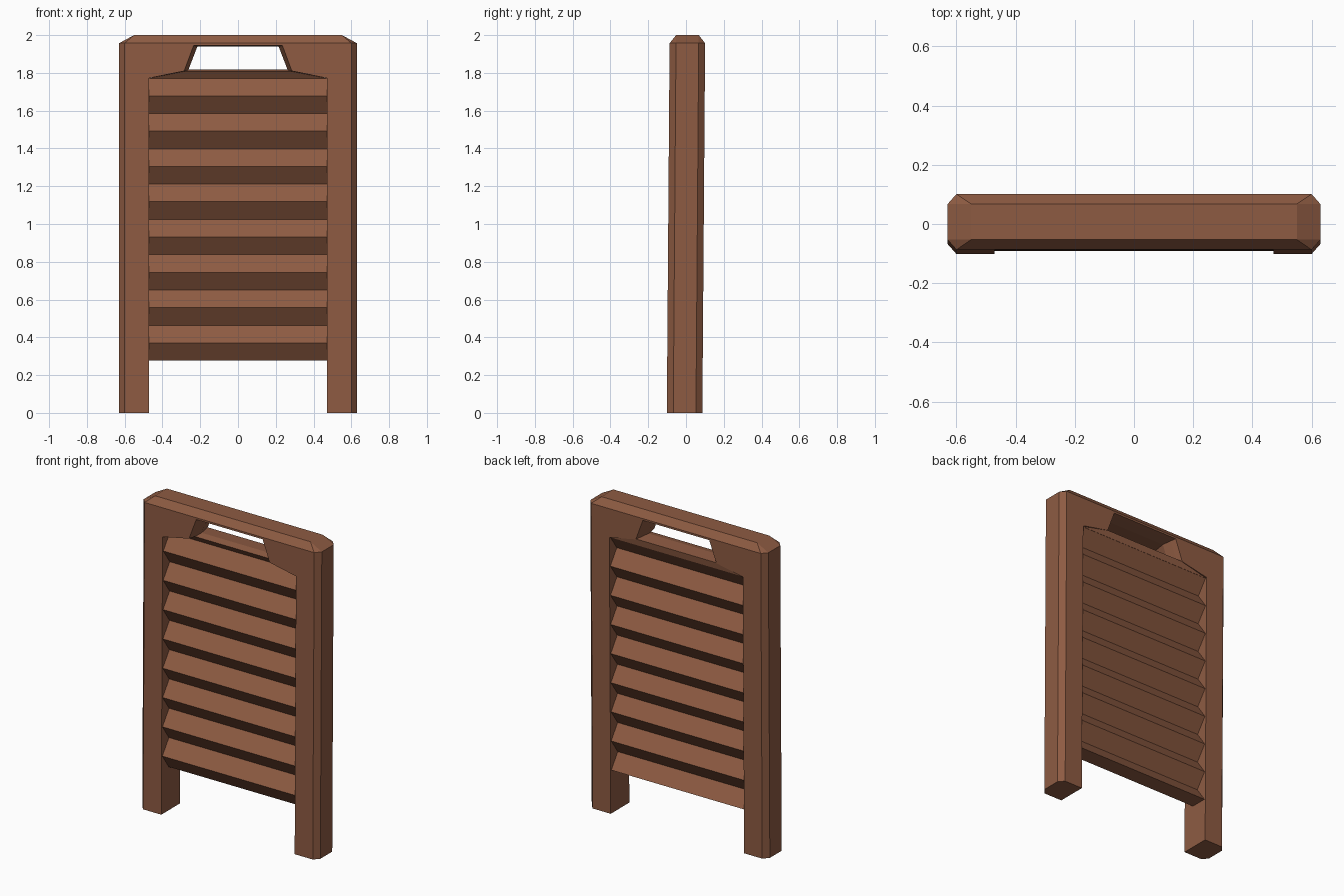
import bpy, bmesh

if "Cube" in bpy.data.objects:
    bpy.data.objects.remove(bpy.data.objects["Cube"])

wood = bpy.data.materials.new("brown wood")
wood.diffuse_color = (0.27, 0.105, 0.055, 1)
wood.use_nodes = True
wood.node_tree.nodes["Principled BSDF"].inputs["Base Color"].default_value = wood.diffuse_color


def lean(y, z):
    # the whole board tilts very slightly backwards
    return y + 0.0075 * (z - 1)


def loft(name, layers):
    """Skin between closed loops of points and cap both ends."""
    bm = bmesh.new()
    rows = [[bm.verts.new((x, lean(y, z), z)) for x, y, z in loop] for loop in layers]
    n = len(rows[0])
    for a, b in zip(rows, rows[1:]):
        for i in range(n):
            j = (i + 1) % n
            bm.faces.new((a[i], a[j], b[j], b[i]))
    bm.faces.new(rows[0])
    bm.faces.new(rows[-1])
    bmesh.ops.remove_doubles(bm, verts=bm.verts, dist=0.0005)
    bmesh.ops.triangulate(bm, faces=[f for f in bm.faces if len(f.verts) > 4])
    bmesh.ops.recalc_face_normals(bm, faces=bm.faces)
    mesh = bpy.data.meshes.new(name)
    bm.to_mesh(mesh)
    bm.free()
    mesh.materials.append(wood)
    obj = bpy.data.objects.new(name, mesh)
    bpy.context.collection.objects.link(obj)
    return obj


def frame_loop(y, side, corner, top, hole):
    # right half: outer leg, top corner, then the opening with its handle cut-out
    outer = [(side, 0), (side, 1.957), (corner, top)]
    inner = [(0.235 - hole, 1.945 - hole / 4), (0.285 - hole, 1.81), (0.472, 1.772), (0.472, 0)]
    right = outer
    left = [(-x, z) for x, z in reversed(outer)]
    inner_left = [(-x, z) for x, z in reversed(inner)]
    return [(x, y, z) for x, z in right + left + inner_left + inner]


# Frame: two legs and the top rail, chamfered on the outside
loft("frame", [
    frame_loop(-0.094, 0.60, 0.60, 1.957, 0.0),
    frame_loop(-0.06, 0.63, 0.55, 2.0, 0.008),
    frame_loop(0, 0.63, 0.55, 2.0, 0.02),
    frame_loop(0.06, 0.63, 0.55, 2.0, 0.008),
    frame_loop(0.094, 0.60, 0.60, 1.957, 0.0),
])

# Ribbed panel: a zigzag sheet, front ridges opposite back grooves
step = (1.772 - 0.277) / 16
front, back = [], []
for i in range(17):
    z = 0.277 + i * step
    ridge = i % 2 == 1
    front.append((-0.086 if ridge else -0.02, z))
    back.append((0.02 if ridge else 0.086, z))
profile = front + back[::-1]
loft("ribbed_panel", [[(x, y, z) for y, z in profile] for x in (-0.48, 0.48)])

# Sill: closes the panel under the handle opening
sill = [(-0.02, 1.77), (-0.047, 1.808), (0.0, 1.818), (0.092, 1.812), (0.086, 1.77)]
loft("handle_sill", [[((0.285 if z > 1.8 else 0.475) * s, y, z) for y, z in sill] for s in (-1, 1)])
